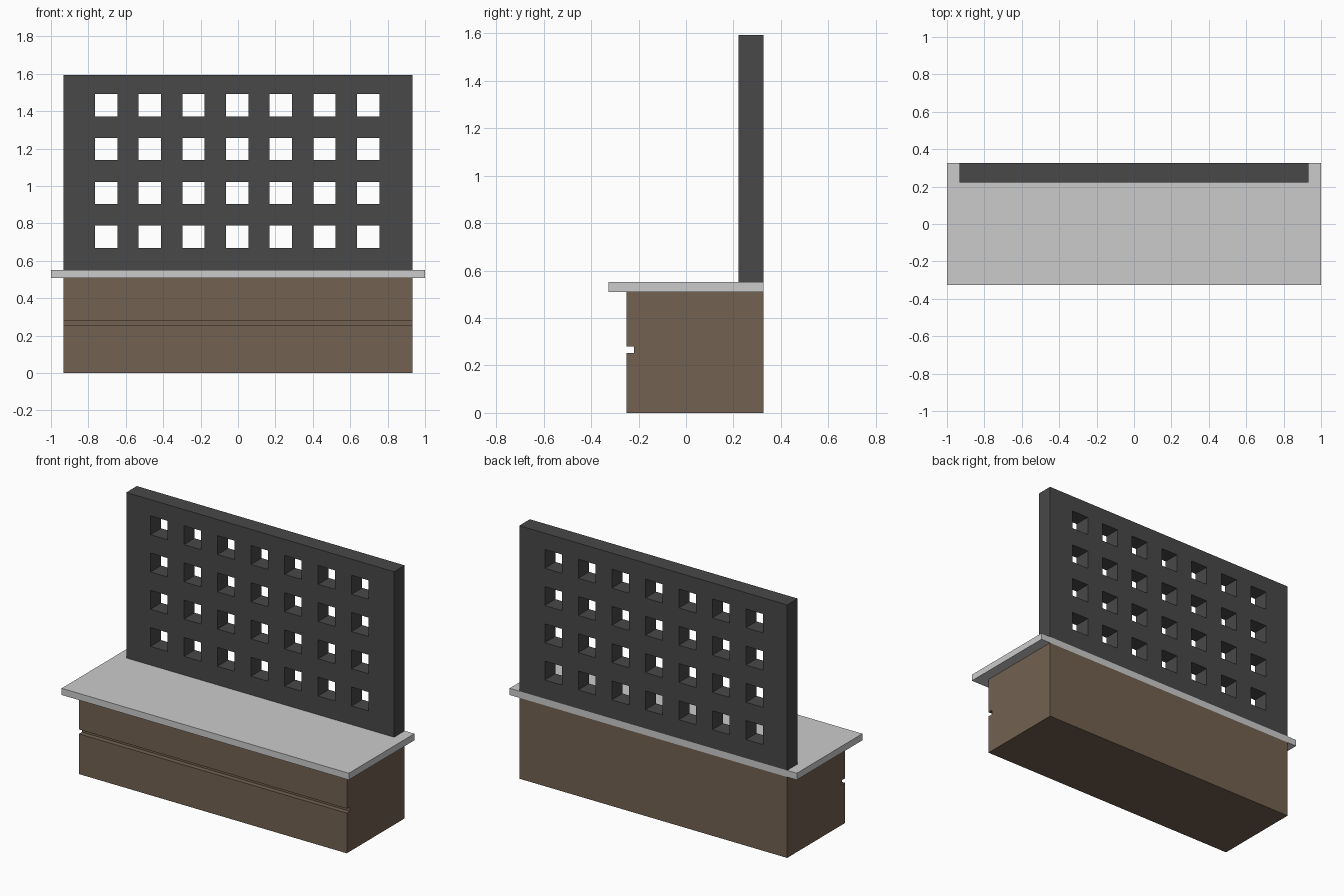
import bpy, bmesh

if "Cube" in bpy.data.objects:
    bpy.data.objects.remove(bpy.data.objects["Cube"])


def material(name, rgb):
    mat = bpy.data.materials.new(name)
    mat.diffuse_color = (*rgb, 1)
    mat.use_nodes = True
    mat.node_tree.nodes["Principled BSDF"].inputs["Base Color"].default_value = mat.diffuse_color
    return mat


def finish(name, bm, mat=None):
    bmesh.ops.recalc_face_normals(bm, faces=bm.faces)
    mesh = bpy.data.meshes.new(name)
    bm.to_mesh(mesh)
    bm.free()
    obj = bpy.data.objects.new(name, mesh)
    bpy.context.collection.objects.link(obj)
    if mat:
        mesh.materials.append(mat)
    return obj


def extrude(bm, faces, offset):
    geom = bmesh.ops.extrude_face_region(bm, geom=faces, use_keep_orig=True)["geom"]
    verts = [v for v in geom if isinstance(v, bmesh.types.BMVert)]
    bmesh.ops.translate(bm, verts=verts, vec=offset)


def profile_block(name, profile, half_width, mat=None):
    """Extrude a (y, z) side profile across x."""
    bm = bmesh.new()
    face = bm.faces.new([bm.verts.new((-half_width, y, z)) for y, z in profile])
    extrude(bm, [face], (2 * half_width, 0, 0))
    return finish(name, bm, mat)


BACK = 0.326
HALF = 0.933
SLAB_BOTTOM, SLAB_TOP, TOP = 0.509, 0.551, 1.593
brown = material("brown", (0.17, 0.12, 0.08))
charcoal = material("charcoal", (0.065, 0.065, 0.065))

# Cabinet base with a horizontal groove along the front
profile_block("base", [(-0.25, 0), (BACK, 0), (BACK, SLAB_BOTTOM), (-0.25, SLAB_BOTTOM),
                       (-0.25, 0.281), (-0.219, 0.281), (-0.219, 0.253), (-0.25, 0.253)],
              HALF, brown)

# Overhanging top slab
profile_block("top_slab", [(-BACK, SLAB_BOTTOM), (BACK, SLAB_BOTTOM),
                           (BACK, SLAB_TOP), (-BACK, SLAB_TOP)], 1.0)


# Upright panel: a grid of cells, every odd/odd cell left open as a square hole
def grid_lines(start, end, first, count, step, size):
    lines = [start]
    for i in range(count):
        c = first + i * step
        lines += [c - size / 2, c + size / 2]
    return lines + [end]


xs = grid_lines(-HALF, HALF, -0.705, 7, 0.2335, 0.119)
zs = grid_lines(SLAB_TOP, TOP, 0.728, 4, 0.2345, 0.119)
bm = bmesh.new()
grid = [[bm.verts.new((x, 0.221, z)) for z in zs] for x in xs]
for i in range(len(xs) - 1):
    for j in range(len(zs) - 1):
        if not (i % 2 and j % 2):
            bm.faces.new((grid[i][j], grid[i + 1][j], grid[i + 1][j + 1], grid[i][j + 1]))
extrude(bm, list(bm.faces), (0, BACK - 0.221, 0))
finish("back_panel", bm, charcoal)
